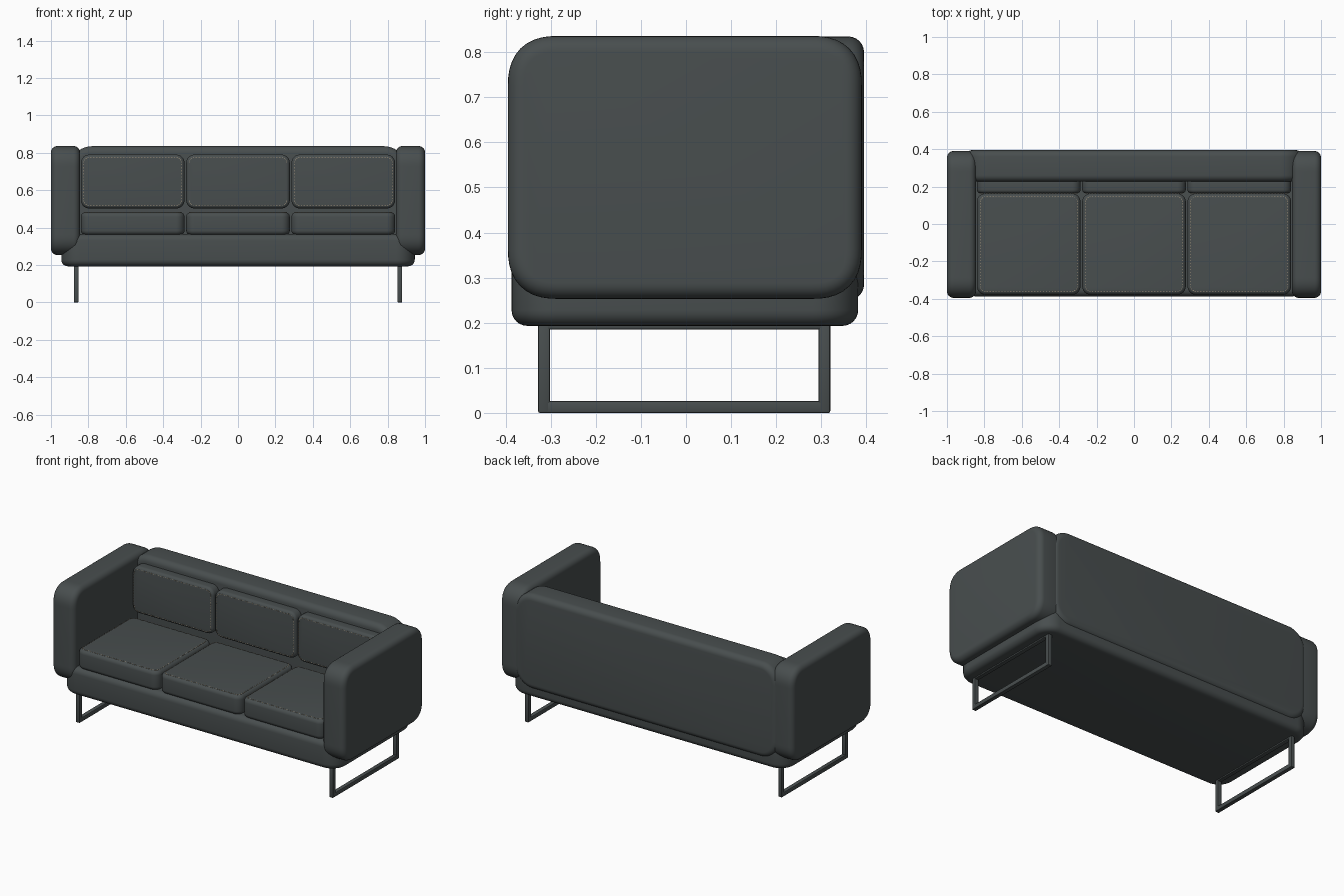
import bpy, bmesh, math
from mathutils import Vector, Matrix

old = bpy.data.objects.get("Cube")
if old:
    bpy.data.objects.remove(old, do_unlink=True)


def material(name, rgb):
    m = bpy.data.materials.new(name)
    m.use_nodes = True
    m.diffuse_color = (*rgb, 1)
    bsdf = m.node_tree.nodes["Principled BSDF"]
    bsdf.inputs["Base Color"].default_value = (*rgb, 1)
    bsdf.inputs["Roughness"].default_value = 0.8
    return m


GREY = material("charcoal fabric", (0.065, 0.076, 0.077))
THREAD = material("tan thread", (0.42, 0.33, 0.22))


def finish(name, bm, mat, smooth=True):
    bmesh.ops.recalc_face_normals(bm, faces=bm.faces)
    me = bpy.data.meshes.new(name)
    bm.to_mesh(me)
    bm.free()
    me.materials.append(mat)
    ob = bpy.data.objects.new(name, me)
    bpy.context.collection.objects.link(ob)
    if smooth:
        bpy.ops.object.select_all(action='DESELECT')
        ob.select_set(True)
        bpy.context.view_layer.objects.active = ob
        bpy.ops.object.shade_smooth_by_angle(angle=math.radians(40))
    return ob


def pad(name, lo, hi, axis, corner, edge, profile=0.5):
    """Upholstered slab: big corners around the axis, softer rims on both caps."""
    lo, hi = Vector(lo), Vector(hi)
    size, mid = hi - lo, (lo + hi) / 2
    bm = bmesh.new()
    bmesh.ops.create_cube(bm, size=1)
    bmesh.ops.scale(bm, vec=size, verts=bm.verts)
    along = [e for e in bm.edges
             if abs(e.verts[0].co[axis] - e.verts[1].co[axis]) > size[axis] / 2]
    bmesh.ops.bevel(bm, geom=along, offset=corner, segments=10,
                    profile=profile, affect='EDGES')
    rim = [e for e in bm.edges
           if abs(e.verts[0].co[axis] - e.verts[1].co[axis]) < 1e-5]
    bmesh.ops.bevel(bm, geom=rim, offset=edge, segments=6,
                    profile=0.5, affect='EDGES')
    bmesh.ops.translate(bm, vec=mid, verts=bm.verts)
    return finish(name, bm, GREY)


def stitches(name, centre, w, h, r, turn):
    """Dashes around a rounded rectangle lying in a plane given by turn."""
    path = []
    for i, (sx, sy) in enumerate([(1, 1), (-1, 1), (-1, -1), (1, -1)]):
        for k in range(5):
            a = math.pi / 2 * (i + k / 4)
            path.append(Vector((sx * (w / 2 - r) + r * math.cos(a),
                                sy * (h / 2 - r) + r * math.sin(a), 0)))
    bm = bmesh.new()
    place = Matrix.Translation(centre) @ turn
    for a, b in zip(path, path[1:] + path[:1]):
        d = b - a
        n = max(1, round(d.length / 0.016))
        for k in range(n):
            p = a + d * ((k + 0.5) / n)
            m = (Matrix.Translation(p) @ Matrix.Rotation(math.atan2(d.y, d.x), 4, 'Z')
                 @ Matrix.Diagonal((0.007, 0.0025, 0.002, 1)))
            bmesh.ops.create_cube(bm, size=1, matrix=place @ m)
    finish(name, bm, THREAD, smooth=False)


# Body
pad("base", (-0.945, -0.387, 0.193), (0.945, 0.382, 0.365), 2, 0.1, 0.035)
pad("backrest", (-0.9, 0.226, 0.25), (0.9, 0.395, 0.835), 1, 0.12, 0.035)

# Arms
for side, s in (("left", 1), ("right", -1)):
    x = sorted((s * 0.845, s * 1.0))
    pad(side + "_arm", (x[0], -0.395, 0.253), (x[1], 0.39, 0.836), 0, 0.11, 0.035, 0.56)

# Seat and back cushions with stitched seams
FLAT = Matrix.Identity(4)
UPRIGHT = Matrix.Rotation(math.pi / 2, 4, 'X')
for side, cx in (("right", -0.563), ("middle", 0), ("left", 0.563)):
    x0, x1 = cx - 0.277, cx + 0.277
    pad(side + "_seat_cushion", (x0, -0.378, 0.36), (x1, 0.163, 0.482), 2, 0.045, 0.025)
    stitches(side + "_seat_stitches", (cx, -0.1075, 0.4815), 0.52, 0.507, 0.03, FLAT)
    pad(side + "_back_cushion", (x0, 0.164, 0.502), (x1, 0.24, 0.79), 1, 0.045, 0.02)
    stitches(side + "_back_stitches", (cx, 0.1645, 0.646), 0.524, 0.258, 0.03, UPRIGHT)

# Sled legs: closed rectangular frames of square bar
BAR = 0.026
for side, s in (("left", 1), ("right", -1)):
    bm = bmesh.new()
    bars = [((0, y, 0.105), (BAR, BAR, 0.21)) for y in (-0.315, 0.307)]
    bars += [((0, -0.004, z), (BAR, 0.622 + BAR, BAR)) for z in (BAR / 2, 0.198)]
    for p, size in bars:
        m = Matrix.Translation(Vector(p) + Vector((s * 0.865, 0, 0))) @ Matrix.Diagonal((*size, 1))
        bmesh.ops.create_cube(bm, size=1, matrix=m)
    bmesh.ops.bevel(bm, geom=bm.edges[:], offset=0.004, segments=2,
                    profile=0.5, affect='EDGES')
    finish(side + "_leg_frame", bm, GREY)
